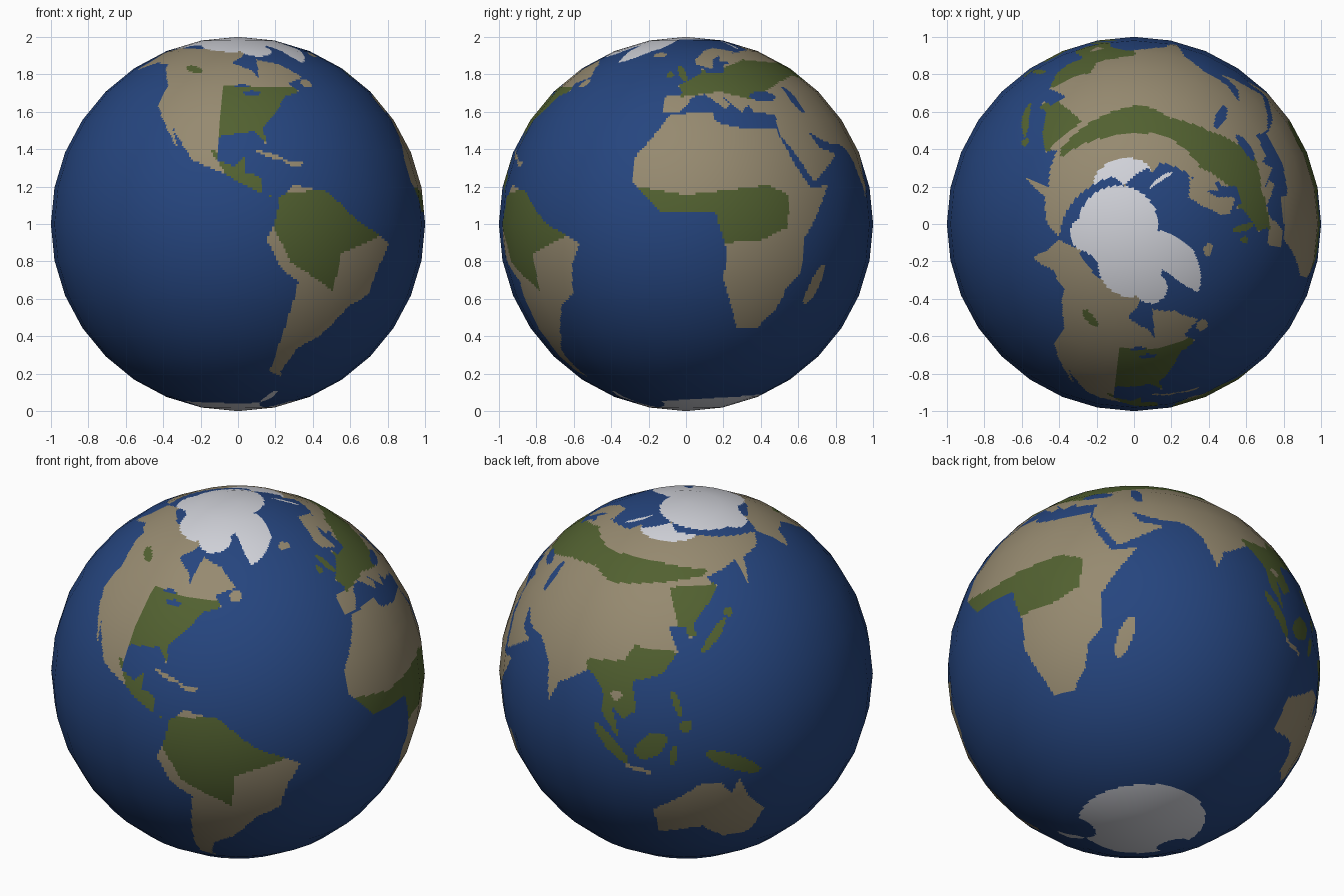
import bpy, math
from mathutils import Vector

if "Cube" in bpy.data.objects:
    bpy.data.objects.remove(bpy.data.objects["Cube"])

SEG, RINGS, N = 32, 16, 15            # coarse facets, each split N x N for painting
W, H = SEG * N, RINGS * N
STEP = 180 / H
OCEAN, LAND, FOREST, ICE = range(4)
grid = [[OCEAN] * W for _ in range(H)]  # row 0 is the south pole


def direction(lon, lat):
    lon, lat = math.radians(lon), math.radians(lat)
    return Vector((math.cos(lat) * math.cos(lon), math.cos(lat) * math.sin(lon), math.sin(lat)))


def outline(colour, flat, over=None):
    """Fill a longitude/latitude outline, optionally only over one colour."""
    pts = list(zip(flat[::2], flat[1::2]))
    for row in range(H):
        lat = (row + 0.5) * STEP - 90
        cross = sorted(a[0] + (lat - a[1]) * (b[0] - a[0]) / (b[1] - a[1])
                       for a, b in zip(pts, pts[1:] + pts[:1]) if (a[1] > lat) != (b[1] > lat))
        for lo, hi in zip(cross[::2], cross[1::2]):
            for c in range(math.ceil((lo + 180) / STEP - 0.5), math.ceil((hi + 180) / STEP - 0.5)):
                if over is None or grid[row][c % W] == over:
                    grid[row][c % W] = colour


def blob(colour, lon, lat, long, wide, tilt=0, over=None):
    """Fill a tilted oval; sizes are half lengths in degrees."""
    flat, t = [], math.radians(tilt)
    for k in range(16):
        u, v = long * math.cos(k * math.pi / 8), wide * math.sin(k * math.pi / 8)
        flat += [lon + u * math.cos(t) - v * math.sin(t), lat + u * math.sin(t) + v * math.cos(t)]
    outline(colour, flat, over)


def cap(colour, lon, lat, radius):
    """Fill a round cap on the sphere, for the polar regions."""
    axis, limit = direction(lon, lat), math.cos(math.radians(radius))
    for row in range(H):
        y = (row + 0.5) * STEP - 90
        if abs(y - lat) < radius:
            for c in range(W):
                if axis.dot(direction((c + 0.5) * STEP - 180, y)) > limit:
                    grid[row][c] = colour


# Continents: North America, South America, Africa, Eurasia, Australia
outline(LAND, [-168, 66, -156, 71, -128, 70, -95, 68, -82, 69, -87, 64, -94, 60, -82, 55, -80, 51,
               -78, 62, -65, 59, -56, 52, -66, 49, -62, 45, -70, 43, -76, 36, -81, 31, -80, 25, -84, 30,
               -97, 28, -97, 20, -91, 18, -88, 21, -88, 16, -83, 15, -82, 9, -78, 8, -86, 11, -95, 16,
               -105, 20, -114, 31, -110, 23, -124, 40, -124, 48, -137, 59, -150, 60, -162, 55, -163, 61])
outline(LAND, [-77, 8, -72, 12, -61, 10, -50, 1, -35, -6, -39, -13, -41, -22, -48, -26, -57, -37,
               -65, -42, -68, -52, -66, -55, -74, -52, -73, -38, -70, -18, -76, -14, -81, -5, -78, 2])
outline(LAND, [-6, 36, 10, 37, 11, 33, 20, 31, 34, 31, 37, 21, 43, 11, 51, 12, 40, -4, 40, -15, 35, -20,
               33, -27, 27, -34, 19, -34, 12, -17, 13, -9, 9, 4, -8, 4, -17, 13, -17, 21, -10, 30])
outline(LAND, [-9, 43, -1, 44, -4, 48, 8, 54, 9, 57, 11, 54, 20, 54, 23, 59, 30, 60, 22, 61, 25, 65,
               18, 62, 15, 56, 6, 59, 6, 62, 15, 68, 26, 71, 41, 67, 35, 66, 67, 69, 70, 73, 76, 72,
               104, 78, 113, 74, 140, 72, 190, 66, 179, 62, 163, 60, 157, 51, 157, 60, 136, 55, 141, 52,
               128, 40, 129, 36, 126, 35, 125, 39, 118, 39, 122, 31, 117, 24, 107, 21, 109, 12, 105, 9,
               101, 13, 104, 2, 98, 9, 97, 17, 91, 22, 80, 15, 77, 8, 73, 20, 67, 25, 57, 26, 49, 30,
               52, 24, 60, 22, 45, 13, 35, 29, 36, 36, 27, 37, 26, 40, 22, 37, 14, 45, 18, 40, 16, 38,
               8, 44, 3, 43, -2, 37, -9, 37])
outline(LAND, [114, -23, 115, -34, 131, -31, 140, -38, 150, -37, 153, -26, 146, -19, 142, -11,
               140, -17, 136, -12, 130, -12, 122, -18])

# Dry islands, then green islands
for isle in ((47, -19, 7, 2.4, 68), (-19, 65, 5, 1.5), (-56, 49, 3, 2), (-79, 21.5, 5.5, 0.7, -17),
             (-71, 19, 3, 0.8), (110, -7.5, 5, 0.8, -10)):
    blob(LAND, *isle)
for isle in ((-2, 54, 4.5, 1.8, 115), (-8, 53, 1.8, 1.5), (136, 36, 7.5, 1.5, 44), (143, 43, 2, 1.5),
             (101, 0, 8, 2, -45), (114, 1, 6, 3.5, 40), (121, -2, 3.5, 1.2, 80), (122, 15, 4, 1.2, 110),
             (125, 8, 2, 2), (140, -5, 10, 2.5, -25)):
    blob(FOREST, *isle)

# Inland seas and lakes
for sea in ((34.5, 43, 6.5, 2), (51, 42, 5.5, 2.2, 105), (-88, 47.7, 3.5, 0.8), (-84, 44.5, 4, 0.9)):
    blob(OCEAN, *sea)

# Forest belts, painted over dry land only
for belt in ([-97, 48, -62, 47, -76, 26, -97, 28],                                     # north-west
             [-99, 23, -85, 22, -77, 7, -90, 10],                                      # isthmus
             [-79, 9, -60, 11, -38, -3, -56, -9, -57, -21, -73, -12, -79, -1],         # rainforest
             [-18, 12, 0, 9, 27, 12, 34, 9, 33, -1, 24, -5, 10, -6, 7, 2, -12, 3],     # equatorial
             [-5, 56, 15, 55, 40, 62, 67, 60, 105, 61, 138, 58, 135, 56, 109, 53, 86, 50, 71, 53,
              51, 50, 28, 42, 15, 45, -2, 43],                                         # northern
             [117, 52, 141, 53, 130, 34, 122, 39],                                     # north-east
             [89, 25, 103, 27, 106, 32, 123, 31, 105, 0, 95, 10]):                     # south-east
    outline(FOREST, belt, LAND)
blob(FOREST, -115, 56, 6, 1.6, -15, LAND)
blob(LAND, 102, 16, 2, 1.5, 0, FOREST)

# Polar ice: arctic caps, great northern island, northern coasts, southern cap with its bays
for ice in ((-172, 85, 12.6), (-95, 77, 10), (-168, 75, 5.5), (-75, 69, 5)):
    cap(ICE, *ice)
outline(ICE, [-62, 77, -54, 70, -47, 60, -42, 61, -23, 70, -12, 82, -62, 82])
blob(ICE, 104, 73, 32, 4, 0, LAND)
blob(ICE, 60, 74, 8, 1.3, 30)
cap(ICE, 90, -86, 20)
cap(OCEAN, -175, -73, 5)
cap(OCEAN, -45, -72, 6)
blob(ICE, -64, -68, 5, 3, 60)


# Globe: a faceted sphere whose flat facets are finely divided
def corner(i, j):
    return direction(360 * i / SEG - 180, 180 * j / RINGS - 90)


def facet_point(c, r):
    i, j, u, v = c // N, r // N, (c % N) / N, (r % N) / N
    low = corner(i, j).lerp(corner(i + 1, j), u)
    return low.lerp(corner(i, j + 1).lerp(corner(i + 1, j + 1), u), v)


def index(c, r):
    return 0 if r == 0 else len(verts) - 1 if r == H else 1 + (r - 1) * W + c % W


up = Vector((0, 0, 1))
verts = [-up] + [facet_point(c, r) for r in range(1, H) for c in range(W)] + [up]
faces, colours = [], []
for r in range(H):
    for c in range(W):
        quad = [index(c, r), index(c + 1, r), index(c + 1, r + 1), index(c, r + 1)]
        faces.append(list(dict.fromkeys(quad)))  # quads become triangles at the poles
        colours.append(grid[r][c])

mesh = bpy.data.meshes.new("globe")
mesh.from_pydata([v + up for v in verts], [], faces)
for name, rgb in (("ocean_blue", (0.019, 0.060, 0.212)), ("dry_land", (0.305, 0.254, 0.162)),
                  ("forest_green", (0.084, 0.119, 0.030)), ("ice_white", (0.64, 0.65, 0.70))):
    mat = bpy.data.materials.new(name)
    mat.diffuse_color = (*rgb, 1)
    mat.use_nodes = True
    mat.node_tree.nodes["Principled BSDF"].inputs["Base Color"].default_value = mat.diffuse_color
    mesh.materials.append(mat)
mesh.polygons.foreach_set("material_index", colours)
mesh.polygons.foreach_set("use_smooth", [True] * len(faces))
mesh.normals_split_custom_set_from_vertices([v.normalized() for v in verts])  # round shading
mesh.update()
bpy.context.collection.objects.link(bpy.data.objects.new("globe", mesh))
